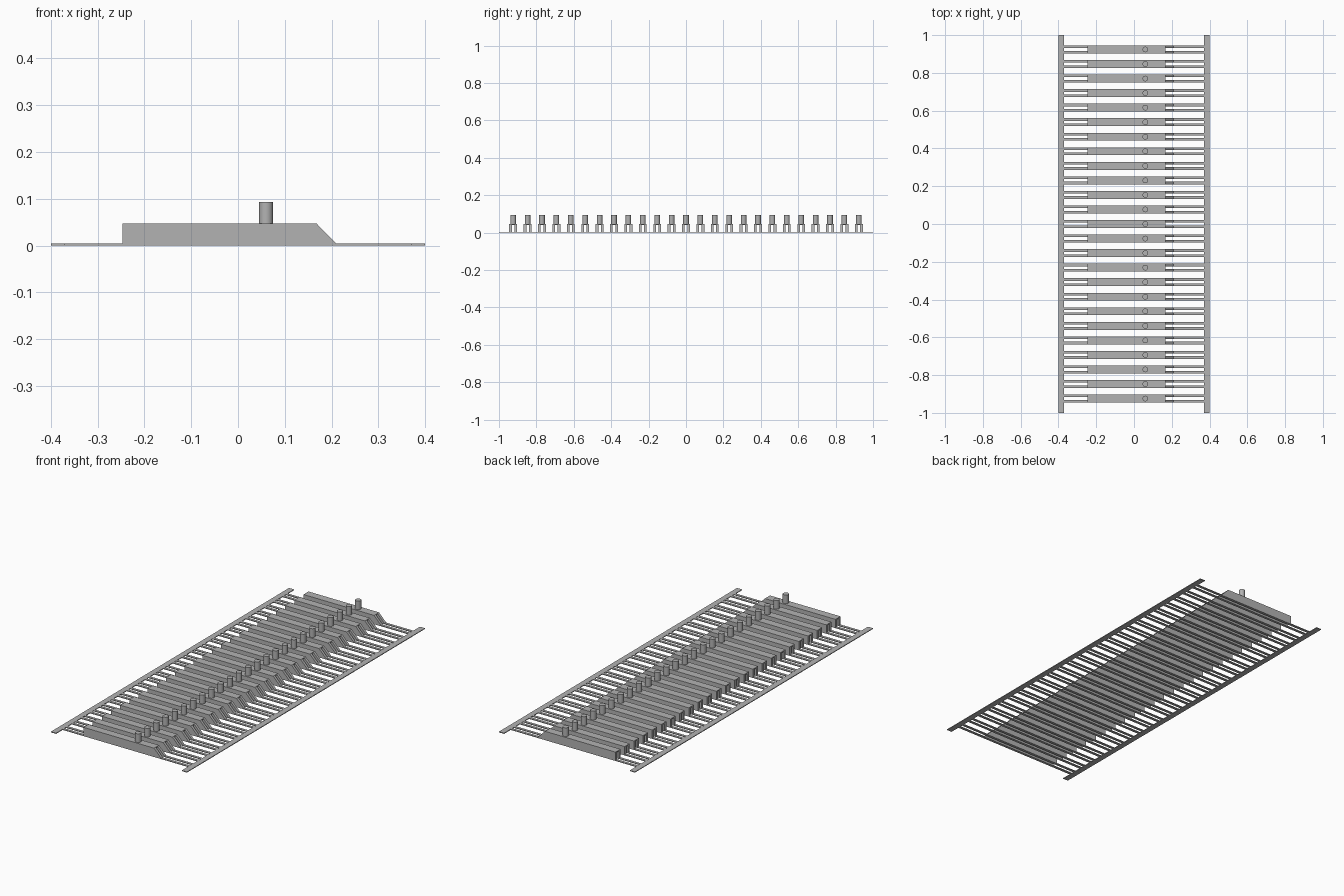
import bpy

cube = bpy.data.objects.get("Cube")
if cube:
    bpy.data.objects.remove(cube)

grey = bpy.data.materials.new("plain grey")
grey.use_nodes = True
colour = (0.45, 0.45, 0.45, 1)
grey.diffuse_color = colour
grey.node_tree.nodes["Principled BSDF"].inputs["Base Color"].default_value = colour

COUNT, PITCH = 25, 0.077
SHEET = 0.004      # thickness of the flat strip
HEIGHT = 0.047     # top of the raised channel
HALF, SLOT = 0.021, 0.007


def extrude_profile(name, profile, y0, y1):
    """Prism from an x-z outline, spanning y0 to y1."""
    n = len(profile)
    verts = [(x, y, z) for y in (y0, y1) for x, z in profile]
    faces = [tuple(range(n)), tuple(reversed(range(n, 2 * n)))]
    faces += [(i, i + n, (i + 1) % n + n, (i + 1) % n) for i in range(n)]
    mesh = bpy.data.meshes.new(name)
    mesh.from_pydata(verts, [], faces)
    mesh.materials.append(grey)
    obj = bpy.data.objects.new(name, mesh)
    bpy.context.collection.objects.link(obj)
    return obj


def repeat(obj):
    """Repeat a part along the strip."""
    mod = obj.modifiers.new("row", "ARRAY")
    mod.count = COUNT
    mod.use_relative_offset = False
    mod.use_constant_offset = True
    mod.constant_offset_displace = (0, PITCH, 0)
    obj.location.y = -PITCH * (COUNT - 1) / 2


# Long carrier rails
for side, x0 in (("right", -0.4), ("left", 0.37)):
    outline = [(x0, 0), (x0 + 0.03, 0), (x0 + 0.03, SHEET), (x0, SHEET)]
    extrude_profile(side + "_rail", outline, -1, 1)

# Paired leads that rise into channel walls, sloped at one end
wall = [(-0.37, 0), (0.37, 0), (0.37, SHEET), (0.21, SHEET), (0.168, HEIGHT),
        (-0.247, HEIGHT), (-0.247, SHEET), (-0.37, SHEET)]
repeat(extrude_profile("front_wall", wall, -HALF, -SLOT))
repeat(extrude_profile("back_wall", wall, SLOT, HALF))

# Roof plate bridging each pair of walls
roof = [(-0.247, HEIGHT - 0.006), (0.168, HEIGHT - 0.006),
        (0.168, HEIGHT), (-0.247, HEIGHT)]
repeat(extrude_profile("channel_roof", roof, -SLOT, SLOT))

# Upright pin on each channel
bpy.ops.mesh.primitive_cylinder_add(vertices=24, radius=0.015, depth=0.046,
                                    location=(0.06, 0, HEIGHT + 0.023))
pin = bpy.context.object
pin.name = "pin"
pin.data.materials.append(grey)
bpy.ops.object.shade_smooth_by_angle()
repeat(pin)
